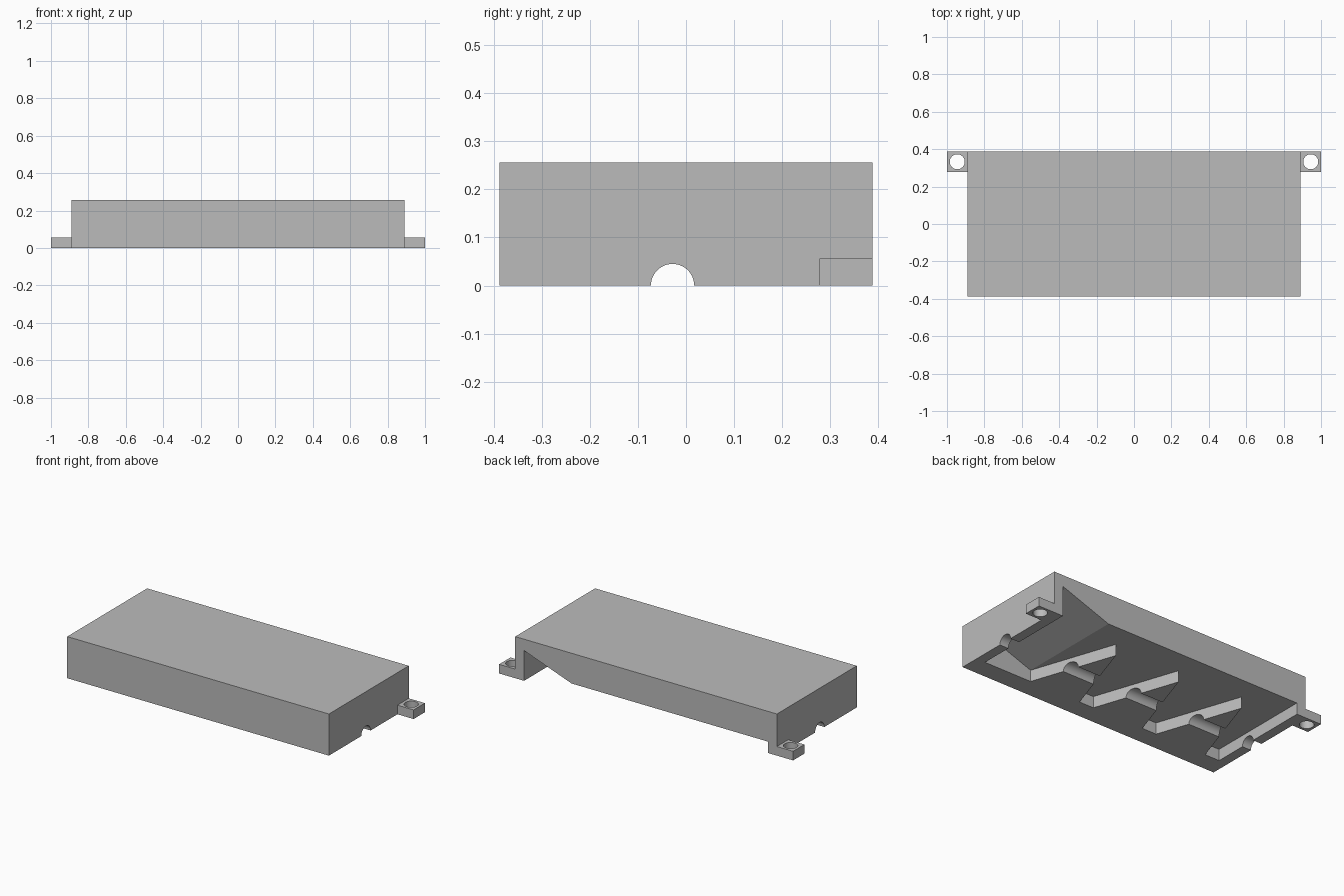
import bpy
import bmesh
import math
from mathutils import Vector

if "Cube" in bpy.data.objects:
    bpy.data.objects.remove(bpy.data.objects["Cube"], do_unlink=True)

grey = bpy.data.materials.new("mid_grey")
grey.use_nodes = True
colour = (0.5, 0.5, 0.5, 1)
grey.diffuse_color = colour
grey.node_tree.nodes["Principled BSDF"].inputs["Base Color"].default_value = colour


def prism(name, points, offset):
    """Extrude a flat outline along an offset vector."""
    bm = bmesh.new()
    face = bm.faces.new([bm.verts.new(p) for p in points])
    grown = bmesh.ops.extrude_face_region(bm, geom=[face], use_keep_orig=True)
    verts = [g for g in grown["geom"] if isinstance(g, bmesh.types.BMVert)]
    bmesh.ops.translate(bm, verts=verts, vec=Vector(offset))
    bmesh.ops.recalc_face_normals(bm, faces=bm.faces)
    mesh = bpy.data.meshes.new(name)
    bm.to_mesh(mesh)
    bm.free()
    mesh.materials.append(grey)
    obj = bpy.data.objects.new(name, mesh)
    bpy.context.collection.objects.link(obj)
    return obj


def box(name, x0, x1, y0, y1, z0, z1):
    corners = [(x0, y0, z0), (x1, y0, z0), (x1, y1, z0), (x0, y1, z0)]
    return prism(name, corners, (0, 0, z1 - z0))


def circle(radius, place, count=48):
    turns = [math.tau * (i + 0.5) / count for i in range(count)]
    return [place(radius * math.cos(t), radius * math.sin(t)) for t in turns]


def carve(target, cutter):
    cutter.hide_render = True
    mod = target.modifiers.new("cut", 'BOOLEAN')
    mod.operation = 'DIFFERENCE'
    mod.solver = 'EXACT'
    mod.object = cutter
    bpy.ops.object.select_all(action='DESELECT')
    bpy.context.view_layer.objects.active = target
    target.select_set(True)
    bpy.ops.object.modifier_apply(modifier=mod.name)
    bpy.data.objects.remove(cutter, do_unlink=True)


def soften(obj):
    bpy.ops.object.select_all(action='DESELECT')
    bpy.context.view_layer.objects.active = obj
    obj.select_set(True)
    bpy.ops.object.shade_smooth_by_angle(angle=math.radians(30))


# Overall sizes
half_x, half_y, height = 0.89, 0.388, 0.256
inner_x, front_y, ceiling = 0.83, -0.27, 0.07
below, beyond = -0.05, 0.45
pitch, tooth, tip_y = 0.445, 0.348, 0.244
first = 0.507

# Main block
body = box("body", -half_x, half_x, -half_y, half_y, 0, height)

# Underside recess, leaving three wedge-shaped dividers and open at the back
outline = [(inner_x, front_y)]
for i in range(3):
    x = first - i * pitch
    outline += [(x, front_y), (x - tooth / 2, tip_y), (x - tooth, front_y)]
outline += [(-inner_x, front_y), (-inner_x, beyond), (inner_x, beyond)]
carve(body, prism("recess_cutter", [(x, y, below) for x, y in outline],
                  (0, 0, ceiling - below)))

# Sloped deep pocket at the left end
slope = [(first, below), (inner_x, below), (inner_x, 0.186), (first, ceiling)]
carve(body, prism("slope_cutter", [(x, front_y, z) for x, z in slope],
                  (0, beyond - front_y, 0)))

# Round channel along the whole length
channel = circle(0.045, lambda a, b: (-1.1, a - 0.028, b))
carve(body, prism("channel_cutter", channel, (2.2, 0, 0)))
soften(body)

# Mounting ears with screw holes
for side, label in ((1, "left"), (-1, "right")):
    xs = sorted((side * half_x, side * 1.0))
    ear = box(label + "_mounting_ear", *xs, 0.278, half_y, 0, 0.056)
    hole = circle(0.04, lambda a, b: (side * 0.945 + a, 0.333 + b, below))
    carve(ear, prism("hole_cutter", hole, (0, 0, 0.2)))
    soften(ear)
